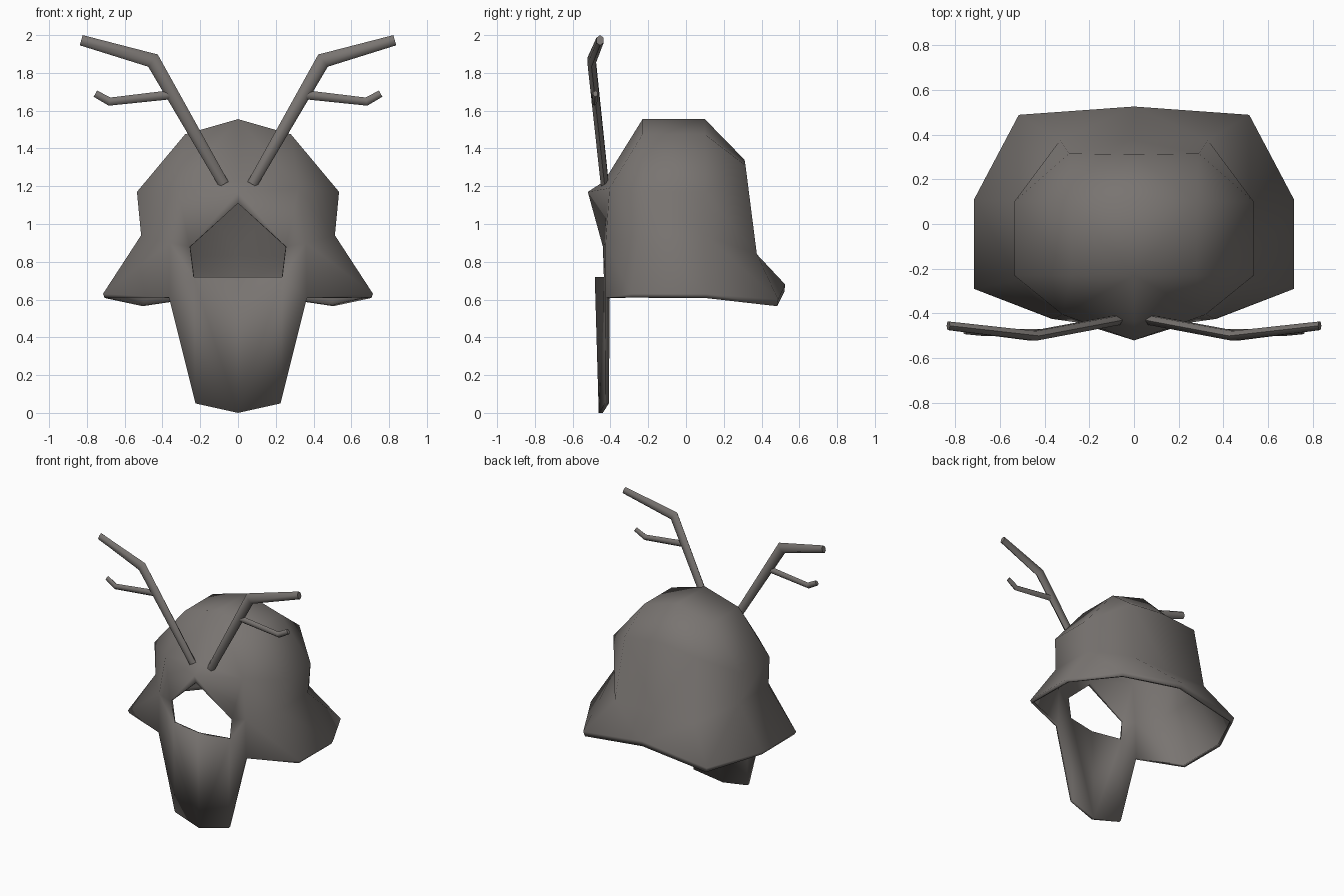
import bpy
import bmesh
from math import cos, sin, pi, radians
from mathutils import Vector

cube = bpy.data.objects.get("Cube")
if cube:
    bpy.data.objects.remove(cube, do_unlink=True)

# Single weathered metal colour
metal = bpy.data.materials.new("warm grey metal")
metal.use_nodes = True
colour = (0.19, 0.175, 0.165, 1)
metal.diffuse_color = colour
metal.node_tree.nodes["Principled BSDF"].inputs["Base Color"].default_value = colour


def finish(name, bm, angle, mirror=False, wall=0.0):
    """Make an object from a bmesh, optionally mirrored and thickened, smooth shaded."""
    bmesh.ops.recalc_face_normals(bm, faces=bm.faces)
    mesh = bpy.data.meshes.new(name)
    bm.to_mesh(mesh)
    bm.free()
    mesh.materials.append(metal)
    obj = bpy.data.objects.new(name, mesh)
    bpy.context.collection.objects.link(obj)
    bpy.ops.object.select_all(action='DESELECT')
    obj.select_set(True)
    bpy.context.view_layer.objects.active = obj
    if mirror:
        mod = obj.modifiers.new("mirror", 'MIRROR')
        mod.use_clip = True
        bpy.ops.object.modifier_apply(modifier=mod.name)
    if wall:
        mod = obj.modifiers.new("wall", 'SOLIDIFY')
        mod.thickness = wall
        mod.offset = -1
        bpy.ops.object.modifier_apply(modifier=mod.name)
    bpy.ops.object.shade_smooth_by_angle(angle=radians(angle))


# Helmet shell: named points on the left half, then mirrored
points = {
    # crown
    "crown_front": (0, -.23, 1.555), "crown_back": (0, .10, 1.555),
    "top_front": (.28, -.23, 1.475), "top_back": (.28, .10, 1.475),
    # shoulder ring
    "brow_root": (0, -.435, 1.225), "temple": (.32, -.405, 1.19),
    "side_front": (.535, -.23, 1.17), "side_back": (.535, .10, 1.17),
    "rear_side": (.29, .315, 1.31), "rear": (0, .31, 1.34),
    # waist ring
    "cheek": (.36, -.425, .90), "waist_front": (.513, -.25, .94),
    "waist_back": (.513, .10, .94), "nape_side": (.33, .375, .84),
    "nape": (0, .375, .84),
    # flared rim and the lip below it
    "jaw": (.365, -.425, .61),
    "rim_front": (.715, -.29, .63), "rim_back": (.715, .11, .63),
    "rim_rear_side": (.515, .488, .60), "rim_rear": (0, .525, .68),
    "lip_front": (.705, -.285, .61), "lip_back": (.705, .105, .608),
    "lip_rear_side": (.505, .482, .565), "lip_rear": (0, .52, .64),
    # face opening and chin guard
    "brow_tip": (0, -.52, 1.17), "open_top": (0, -.50, 1.11),
    "open_side": (.255, -.44, .88), "open_low": (.235, -.435, .72),
    "guard_top": (0, -.483, .72), "guard_corner": (.225, -.43, .05),
    "guard_tip": (0, -.462, 0),
}
panels = [
    "crown_front top_front top_back crown_back",
    "crown_front brow_root temple top_front",
    "top_front temple side_front",
    "top_front side_front side_back top_back",
    "top_back side_back rear_side",
    "top_back rear_side rear crown_back",
    "temple cheek waist_front side_front",
    "side_front waist_front waist_back side_back",
    "side_back waist_back nape_side rear_side",
    "rear_side nape_side nape rear",
    "cheek jaw rim_front waist_front",
    "waist_front rim_front rim_back waist_back",
    "waist_back rim_back rim_rear_side nape_side",
    "nape_side rim_rear_side rim_rear nape",
    "jaw lip_front rim_front",
    "rim_front lip_front lip_back rim_back",
    "rim_back lip_back lip_rear_side rim_rear_side",
    "rim_rear_side lip_rear_side lip_rear rim_rear",
    "brow_root brow_tip temple",
    "brow_tip open_top open_side temple",
    "temple open_side cheek",
    "cheek open_side open_low jaw",
    "open_low guard_top guard_tip guard_corner",
    "open_low guard_corner jaw",
]
bm = bmesh.new()
verts = {name: bm.verts.new(co) for name, co in points.items()}
for panel in panels:
    bm.faces.new([verts[n] for n in panel.split()])
finish("helmet_shell", bm, 180, mirror=True, wall=0.022)


def tube(name, path, radii, depths, sides=6):
    """Bent tube with its own width and depth radius at every bend."""
    path = [Vector(p) for p in path]
    bm = bmesh.new()
    rings = []
    for i, (p, r, d) in enumerate(zip(path, radii, depths)):
        before = (p - path[i - 1]).normalized() if i else Vector()
        after = (path[i + 1] - p).normalized() if i + 1 < len(path) else Vector()
        across = (before + after).cross(Vector((0, 1, 0))).normalized()
        rings.append([bm.verts.new(p + across * r * cos(2 * pi * k / sides)
                                   + Vector((0, d * sin(2 * pi * k / sides), 0)))
                      for k in range(sides)])
    for a, b in zip(rings, rings[1:]):
        for k in range(sides):
            n = (k + 1) % sides
            bm.faces.new((a[k], a[n], b[n], b[k]))
    bm.faces.new(rings[0])
    bm.faces.new(rings[-1])
    finish(name, bm, 65)


# Antlers: main beam and side tine on each side
for side, s in (("left", 1), ("right", -1)):
    tube(side + "_antler_beam",
         [(s * .075, -.43, 1.21), (s * .45, -.50, 1.865), (s * .83, -.455, 1.973)],
         [.028, .041, .028], [.024, .025, .022])
    tube(side + "_antler_tine",
         [(s * .35, -.485, 1.685), (s * .68, -.485, 1.648), (s * .755, -.48, 1.69)],
         [.024, .022, .019], [.018, .017, .014])
